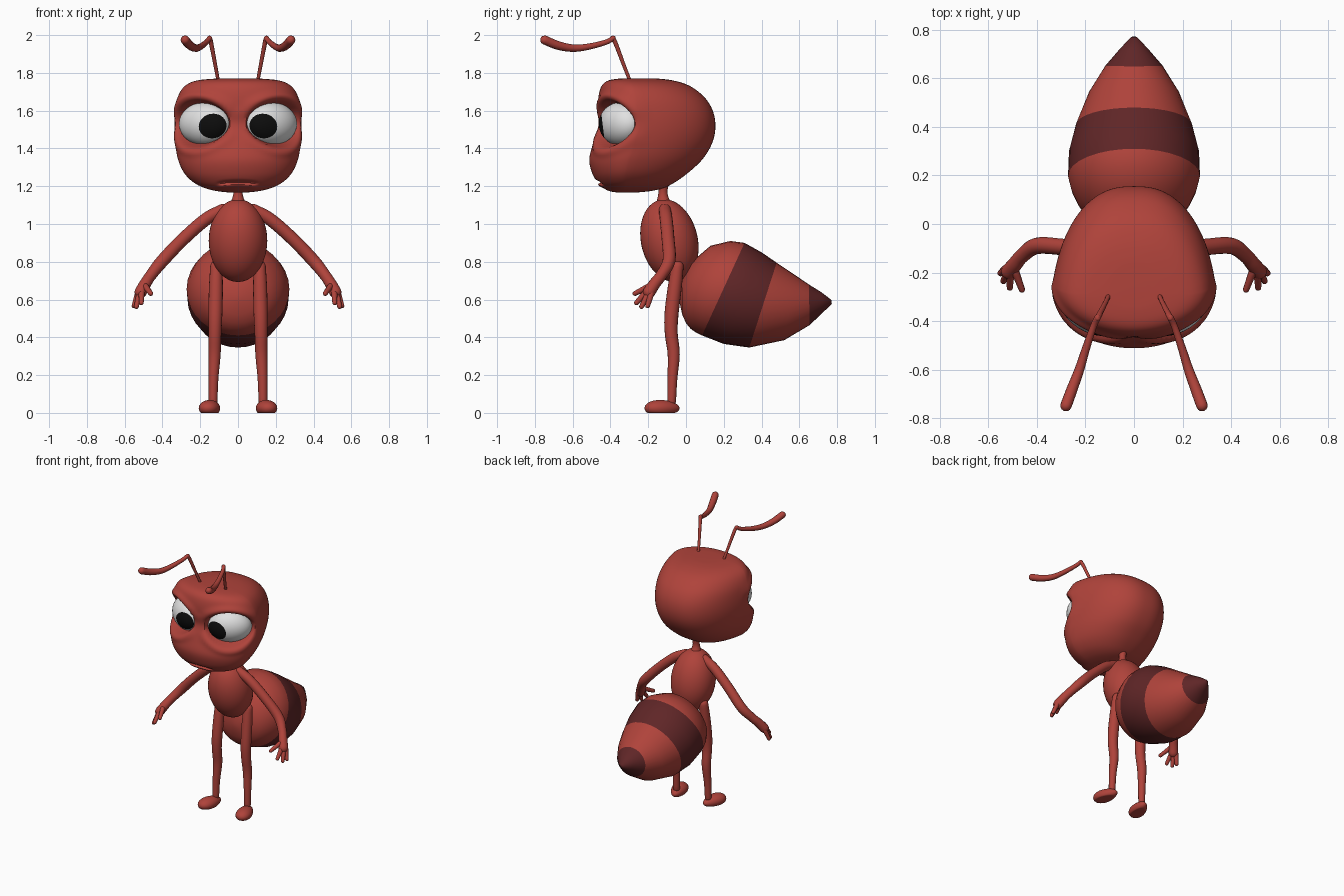
import bpy, bmesh, math
from mathutils import Vector, Matrix

if "Cube" in bpy.data.objects:
    bpy.data.objects.remove(bpy.data.objects["Cube"])


def material(name, rgb):
    m = bpy.data.materials.new(name)
    m.diffuse_color = (*rgb, 1)
    m.use_nodes = True
    m.node_tree.nodes["Principled BSDF"].inputs["Base Color"].default_value = m.diffuse_color
    return m


RED = material("ant red", (0.43, 0.056, 0.043))
DARK = material("dark maroon", (0.115, 0.019, 0.02))
WHITE = material("eye white", (0.75, 0.75, 0.75))
BLACK = material("pupil black", (0.004, 0.004, 0.004))


def finish(name, bm, mats=(RED,), mirror=False):
    """Turn a bmesh into a smooth object, optionally mirrored in x."""
    bmesh.ops.recalc_face_normals(bm, faces=bm.faces)
    me = bpy.data.meshes.new(name)
    bm.to_mesh(me)
    bm.free()
    for m in mats:
        me.materials.append(m)
    me.shade_smooth()
    me.set_sharp_from_angle(angle=math.radians(55))
    ob = bpy.data.objects.new(name, me)
    bpy.context.collection.objects.link(ob)
    if mirror:
        ob.modifiers.new("Mirror", 'MIRROR').use_mirror_merge = False
    return ob


def loft(rings, bm=None):
    """Skin a list of point rings and close both ends with fans."""
    bm = bm or bmesh.new()
    vr = [[bm.verts.new(p) for p in r] for r in rings]
    n = len(vr[0])
    for j, (a, b) in enumerate(zip(vr, vr[1:])):
        for i in range(n):
            k = (i + 1) % n
            bm.faces.new((a[i], a[k], b[k], b[i])).material_index = 0
    for r in (vr[0], vr[-1]):
        c = bm.verts.new(sum((v.co for v in r), Vector()) / n)
        for i in range(n):
            bm.faces.new((r[i], r[(i + 1) % n], c))
    return bm


def spline(pts, steps):
    """Catmull-Rom resampling of 4-component rows."""
    p = [Vector(q) for q in pts]
    p = [2 * p[0] - p[1]] + p + [2 * p[-1] - p[-2]]
    out = []
    for i in range(1, len(p) - 2):
        a, b, c, d = p[i - 1:i + 3]
        for s in range(steps):
            t = s / steps
            out.append(0.5 * (2 * b + (c - a) * t + (2 * a - 5 * b + 4 * c - d) * t * t
                              + (3 * b - a - 3 * c + d) * t ** 3))
    return out + [p[-2]]


def tube(rows, bm=None, steps=5, seg=16):
    """Round-ended tube through rows of (x, y, z, radius)."""
    s = spline(rows, steps)
    c = [q.xyz for q in s]
    tan = [(c[min(i + 1, len(c) - 1)] - c[max(i - 1, 0)]).normalized() for i in range(len(c))]
    st = [(c[i], tan[i], s[i].w) for i in range(len(c))]
    angles = [math.radians(a) for a in (25, 50, 72, 86)]

    def cap(e, sign):
        p, t, r = e
        return [(p + t * sign * r * math.sin(a), t, r * math.cos(a)) for a in angles]
    st = cap(st[0], -1)[::-1] + st + cap(st[-1], 1)
    u = st[0][1].orthogonal().normalized()
    rings = []
    for p, t, r in st:
        u = (u - t * u.dot(t)).normalized()
        v = t.cross(u)
        rings.append([p + r * (u * math.cos(k * math.tau / seg) + v * math.sin(k * math.tau / seg))
                      for k in range(seg)])
    return loft(rings, bm)


def smooth(a, b, x):
    t = min(max((x - a) / (b - a), 0), 1)
    return t * t * (3 - 2 * t)


# Eye frame: centre, sideways axis, outward axis
EYE = Vector((0.175, -0.345, 1.53))
SIDE = Vector((0.845, 0.535, 0))
OUT = Vector((0.535, -0.845, 0))


def sculpt(p):
    """Eye sockets with brow and lower lid, and the mouth crease."""
    sx = 1 if p.x >= 0 else -1
    q = Vector((abs(p.x), p.y, p.z))
    d = q - EYE
    if d.dot(OUT) > -0.03:
        e = math.hypot(d.dot(SIDE) / 0.165, d.z / 0.125)
        q -= OUT * 0.085 * (1 - smooth(0.72, 1.08, e))
        rim = math.exp(-((e - 1.22) / 0.17) ** 2)
        q += OUT * rim * (0.016 if d.z > 0 else 0.010) * smooth(0, 0.08, abs(d.z))
    if q.y < -0.3:
        z0 = 1.222 - 0.8 * q.x ** 2
        w = 1 - smooth(0.07, 0.12, q.x)
        q.y += w * 0.018 * math.exp(-((q.z - z0) / 0.008) ** 2)
        q.y -= w * 0.010 * math.exp(-((q.z - z0 + 0.018) / 0.012) ** 2)
    return Vector((q.x * sx, q.y, q.z))


# Head: horizontal sections (height, front, back, half width)
HEAD = [(1.166, -0.36, -0.27, 0.04), (1.174, -0.405, -0.19, 0.11), (1.19, -0.435, -0.12, 0.175),
        (1.22, -0.468, -0.06, 0.235), (1.27, -0.497, 0.01, 0.285), (1.34, -0.512, 0.085, 0.317),
        (1.42, -0.494, 0.135, 0.331), (1.50, -0.467, 0.155, 0.335), (1.58, -0.46, 0.148, 0.333),
        (1.65, -0.465, 0.115, 0.325), (1.705, -0.457, 0.06, 0.303), (1.74, -0.44, 0.0, 0.268),
        (1.76, -0.41, -0.07, 0.215), (1.769, -0.36, -0.14, 0.13), (1.771, -0.30, -0.2, 0.05)]
rings = []
for z, yf, yb, w in spline(HEAD, 7):
    ym = yf + 0.36 * (yb - yf)
    ring = []
    for k in range(96):
        a = math.tau * k / 96
        c, s = math.cos(a), math.sin(a)
        if s < 0:
            p = Vector((w * c, ym + (ym - yf) * s, z))
        else:
            g = s ** 0.8
            x = math.copysign(abs(c) ** 0.8, c) * w * (1 - 0.2 * g)
            p = Vector((x, ym + (yb - ym) * g, z))
        ring.append(sculpt(p))
    rings.append(ring)
finish("head", loft(rings))

# Eyes: flattened balls whose pole is the middle of the pupil
look = Vector((-0.69, 0.71, -0.12)).normalized()
bm = bmesh.new()
bmesh.ops.create_uvsphere(bm, u_segments=32, v_segments=36, radius=1,
                          matrix=look.to_track_quat('Z', 'Y').to_matrix().to_4x4())
for f in bm.faces:
    f.material_index = int(f.calc_center_median().normalized().dot(look) > math.cos(math.radians(35)))
for v in bm.verts:
    v.co = EYE + SIDE * 0.15 * v.co.x + OUT * 0.1 * v.co.y + Vector((0, 0, 0.115 * v.co.z))
finish("eye", bm, (WHITE, BLACK), True)

# Antennae: thin stalk and thicker drooping club
bm = tube([(0.10, -0.285, 1.73, 0.009), (0.118, -0.325, 1.83, 0.010),
           (0.142, -0.372, 1.955, 0.012), (0.15, -0.388, 1.984, 0.013)], seg=12)
tube([(0.15, -0.385, 1.984, 0.013), (0.168, -0.425, 1.962, 0.014), (0.20, -0.52, 1.938, 0.017),
      (0.225, -0.60, 1.931, 0.020), (0.255, -0.68, 1.946, 0.023),
      (0.28, -0.748, 1.974, 0.024)], bm, seg=12)
finish("antenna", bm, mirror=True)

# Neck
finish("neck", tube([(0, -0.11, 1.06, 0.06), (0, -0.12, 1.12, 0.036), (0, -0.122, 1.17, 0.024),
                     (0, -0.12, 1.24, 0.035)]))

# Thorax: tilted egg
bm = bmesh.new()
bmesh.ops.create_uvsphere(bm, u_segments=40, v_segments=28, radius=1)
for v in bm.verts:
    v.co = Vector((v.co.x * 0.155, v.co.y * 0.15, v.co.z * 0.222))
bmesh.ops.transform(bm, verts=bm.verts, matrix=Matrix.Translation((0, -0.088, 0.912))
                    @ Matrix.Rotation(math.radians(13), 4, 'X'))
finish("thorax", bm)

# Abdomen: slanted rings (top y, top z, bottom y, bottom z, half width)
ABDOMEN = [(-0.035, 0.63, -0.035, 0.59, 0.02), (-0.02, 0.71, -0.02, 0.52, 0.10),
           (0.03, 0.80, 0.0, 0.475, 0.175), (0.13, 0.885, 0.025, 0.445, 0.228),
           (0.235, 0.91, 0.05, 0.427, 0.258), (0.31, 0.90, 0.085, 0.41, 0.272),
           (0.40, 0.85, 0.20, 0.365, 0.268), (0.48, 0.795, 0.335, 0.346, 0.24),
           (0.57, 0.735, 0.52, 0.385, 0.185), (0.65, 0.68, 0.655, 0.465, 0.118),
           (0.715, 0.64, 0.725, 0.532, 0.06), (0.77, 0.598, 0.772, 0.576, 0.012)]
rings = []
for ty, tz, by, bz, w in ABDOMEN:
    mid, half = Vector((0, ty + by, tz + bz)) / 2, Vector((0, ty - by, tz - bz)) / 2
    rings.append([mid + half * math.sin(math.tau * k / 32) + Vector((w * math.cos(math.tau * k / 32), 0, 0))
                  for k in range(32)])
bm = loft(rings)
bm.faces.ensure_lookup_table()
for i, f in enumerate(bm.faces):
    row = i // 32          # bands between rings; the last fan is the tip
    f.material_index = int(row in (5, 6, 9, 10, 12))
finish("abdomen", bm, (RED, DARK))

# Arms with palm and four fingers
bm = tube([(0.08, -0.112, 1.075, 0.032), (0.17, -0.105, 1.025, 0.034), (0.29, -0.095, 0.92, 0.034),
           (0.40, -0.09, 0.805, 0.034), (0.46, -0.13, 0.73, 0.030), (0.49, -0.165, 0.685, 0.031),
           (0.515, -0.195, 0.64, 0.033)])
for tip, root in (((0.462, -0.27, 0.632), (0.49, -0.195, 0.67)), ((0.512, -0.262, 0.583), (0.51, -0.21, 0.64)),
                  ((0.538, -0.235, 0.563), (0.522, -0.2, 0.63)), ((0.55, -0.203, 0.567), (0.53, -0.185, 0.63))):
    m = [(a + b) / 2 for a, b in zip(tip, root)]
    tube([(*root, 0.017), (*m, 0.015), (*tip, 0.013)], bm, 3, 10)
finish("arm", bm, mirror=True)

# Legs
finish("leg", tube([(0.115, -0.045, 0.775, 0.032), (0.117, -0.06, 0.66, 0.037), (0.12, -0.077, 0.52, 0.037),
                    (0.122, -0.078, 0.42, 0.034), (0.124, -0.065, 0.31, 0.032), (0.13, -0.072, 0.18, 0.026),
                    (0.132, -0.076, 0.06, 0.023)]), mirror=True)

# Feet: egg-shaped, wider at the toe, flat underneath
bm = bmesh.new()
bmesh.ops.create_uvsphere(bm, u_segments=32, v_segments=20, radius=1)
for v in bm.verts:
    x, y, z = v.co
    v.co = Vector((x * (0.053 - 0.012 * y), y * 0.095, max(0.025 + z * (0.043 - 0.006 * y), 0)))
bmesh.ops.dissolve_degenerate(bm, edges=bm.edges, dist=1e-5)
bmesh.ops.transform(bm, verts=bm.verts, matrix=Matrix.Translation((0.147, -0.126, 0))
                    @ Matrix.Rotation(math.radians(14), 4, 'Z'))
finish("foot", bm, mirror=True)
